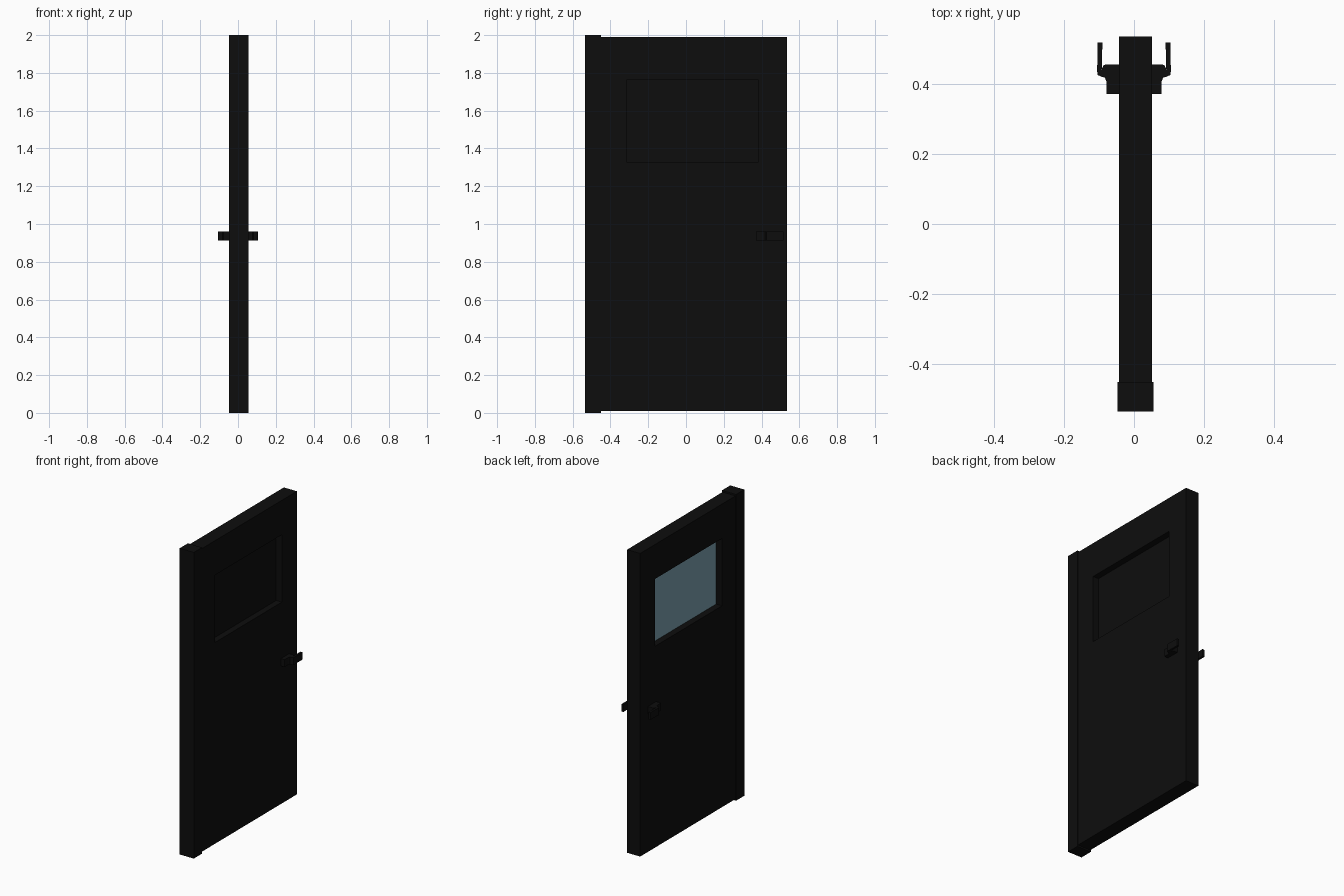
import bpy, bmesh

if "Cube" in bpy.data.objects:
    bpy.data.objects.remove(bpy.data.objects["Cube"])


def material(name, rgb):
    m = bpy.data.materials.new(name)
    m.diffuse_color = (*rgb, 1)
    m.use_nodes = True
    m.node_tree.nodes["Principled BSDF"].inputs["Base Color"].default_value = m.diffuse_color
    return m


black = material("black_paint", (0.004, 0.004, 0.004))
blue = material("glass_blue", (0.2, 0.35, 0.42))


def prism(name, outline, z0, z1, mat):
    """Extrude an xy outline from z0 to z1."""
    bm = bmesh.new()
    face = bm.faces.new([bm.verts.new((x, y, z0)) for x, y in outline])
    ext = bmesh.ops.extrude_face_region(bm, geom=[face])
    top = [g for g in ext["geom"] if isinstance(g, bmesh.types.BMVert)]
    bmesh.ops.translate(bm, verts=top, vec=(0, 0, z1 - z0))
    bmesh.ops.recalc_face_normals(bm, faces=bm.faces)
    mesh = bpy.data.meshes.new(name)
    bm.to_mesh(mesh)
    bm.free()
    ob = bpy.data.objects.new(name, mesh)
    mesh.materials.append(mat)
    bpy.context.collection.objects.link(ob)
    return ob


def box(name, x, y, z, mat):
    outline = [(x[0], y[0]), (x[1], y[0]), (x[1], y[1]), (x[0], y[1])]
    return prism(name, outline, z[0], z[1], mat)


# Hinge post
box("hinge_post", (-0.047, 0.055), (-0.535, -0.45), (0, 2), black)

# Door leaf with a window opening
win_y, win_z = (-0.312, 0.38), (1.325, 1.765)
leaf = box("door_leaf", (-0.043, 0.051), (-0.45, 0.535), (0.01, 1.99), black)
cutter = box("window_cutter", (-0.2, 0.2), win_y, win_z, black)
cutter.hide_render = True
cutter.hide_set(True)
cut = leaf.modifiers.new("window_opening", "BOOLEAN")
cut.operation = "DIFFERENCE"
cut.solver = "EXACT"
cut.object = cutter

# Window pane: blue on one side, blacked out on the other
pane = box("window_pane", (0.0, 0.01), win_y, win_z, blue)
pane.data.materials.append(black)
for f in pane.data.polygons:
    if f.normal.x > 0.5:
        f.material_index = 1

# Lever handles on both sides
lever = [(0.048, 0.37), (0.078, 0.37), (0.078, 0.405), (0.083, 0.417),
         (0.093, 0.42), (0.104, 0.425), (0.105, 0.435), (0.104, 0.517),
         (0.090, 0.517), (0.092, 0.44), (0.088, 0.451), (0.081, 0.455),
         (0.048, 0.455)]
for side, s in (("right", 1), ("left", -1)):
    outline = [(x if s > 0 else -x + 0.006 * (x < 0.06), y) for x, y in lever]
    prism("lever_handle_" + side, outline, 0.912, 0.96, black)
